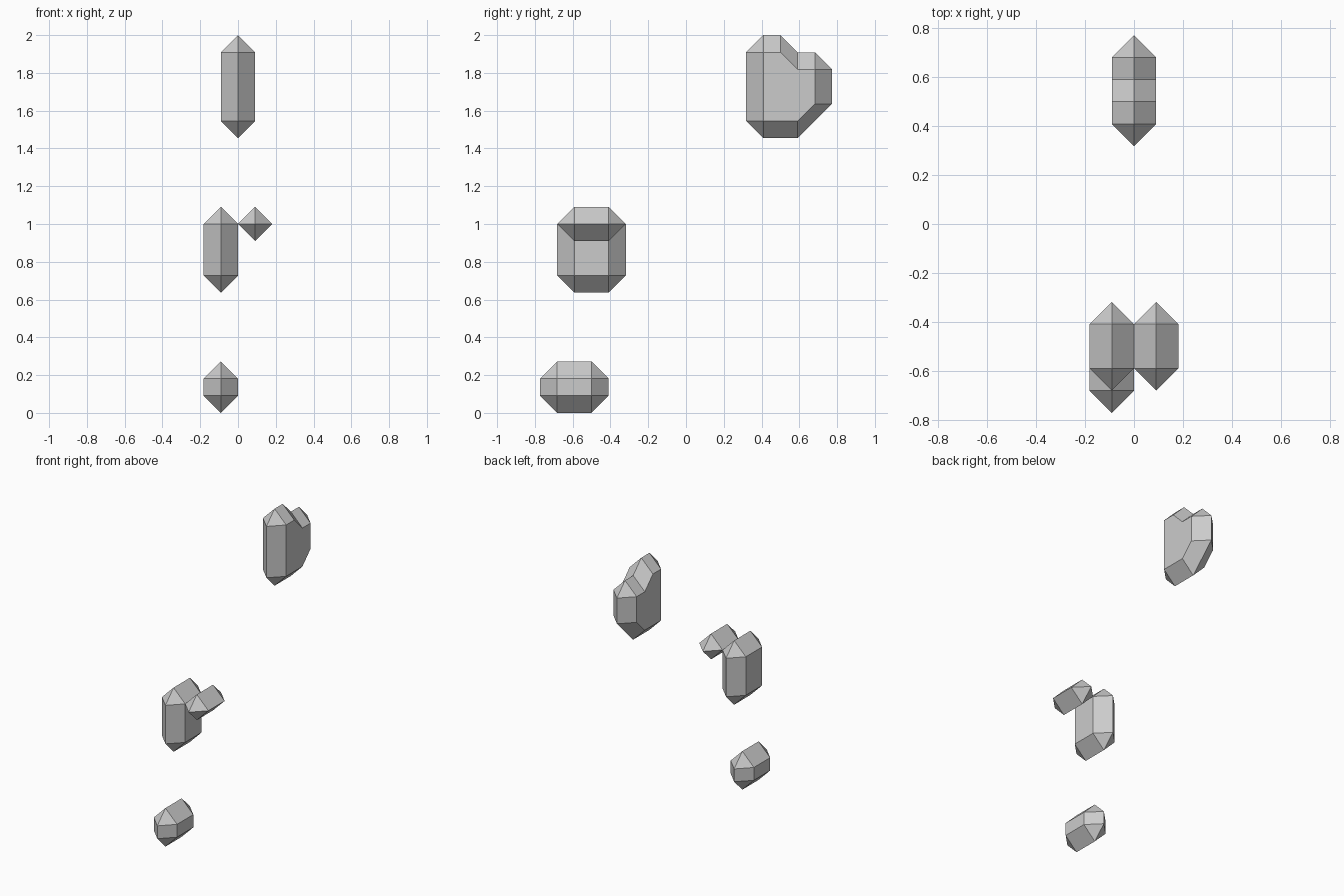
import bpy, bmesh

if "Cube" in bpy.data.objects:
    bpy.data.objects.remove(bpy.data.objects["Cube"])

U = 1 / 11  # grid step of the model


def finish(name, bm):
    bmesh.ops.recalc_face_normals(bm, faces=bm.faces[:])
    mesh = bpy.data.meshes.new(name)
    bm.to_mesh(mesh)
    bm.free()
    obj = bpy.data.objects.new(name, mesh)
    bpy.context.collection.objects.link(obj)
    return obj


def bevelled_block(name, x, ys, zs):
    """Convex hull of octahedra placed at the corners of a flat rectangle."""
    bm = bmesh.new()
    points = set()
    for y in ys:
        for z in zs:
            for s in (-1, 1):
                points |= {(x + s, y, z), (x, y + s, z), (x, y, z + s)}
    for p in sorted(points):
        bm.verts.new([c * U for c in p])
    bmesh.ops.convex_hull(bm, input=bm.verts[:])
    loose = [v for v in bm.verts if not v.link_faces]
    bmesh.ops.delete(bm, geom=loose, context='VERTS')
    bmesh.ops.dissolve_limit(bm, angle_limit=0.01, verts=bm.verts[:], edges=bm.edges[:])
    return finish(name, bm)


def ridged_plate(name, corners):
    """Flat side panels joined to a central ridge; each corner is (y, z, ridge points)."""
    bm = bmesh.new()
    ridge = [[bm.verts.new((0, y * U, z * U)) for y, z in c[2]] for c in corners]
    for side in (-1, 1):
        panel = [bm.verts.new((side * U, y * U, z * U)) for y, z, _ in corners]
        bm.faces.new(panel)
        for i, v in enumerate(panel):
            j = (i + 1) % len(panel)
            bm.faces.new((v, ridge[i][-1], ridge[j][0], panel[j]))
            if len(ridge[i]) == 2:
                bm.faces.new((v, ridge[i][0], ridge[i][1]))
    return finish(name, bm)


# Three convex pieces at the front
bevelled_block("lower_block", -1, (-7.5, -5.5), (1, 2))
bevelled_block("middle_block", -1, (-6.5, -4.5), (8, 11))
bevelled_block("side_bar", 1, (-6.5, -4.5), (11,))

# Large notched piece at the back
ridged_plate("upper_block", [
    (4.5, 17, [(3.5, 17), (4.5, 16)]),
    (6.5, 17, [(6.5, 16)]),
    (7.5, 18, [(8.5, 18)]),
    (7.5, 20, [(8.5, 20), (7.5, 21)]),
    (6.5, 20, [(6.5, 21)]),
    (5.5, 21, [(5.5, 22)]),
    (4.5, 21, [(4.5, 22), (3.5, 21)]),
])
